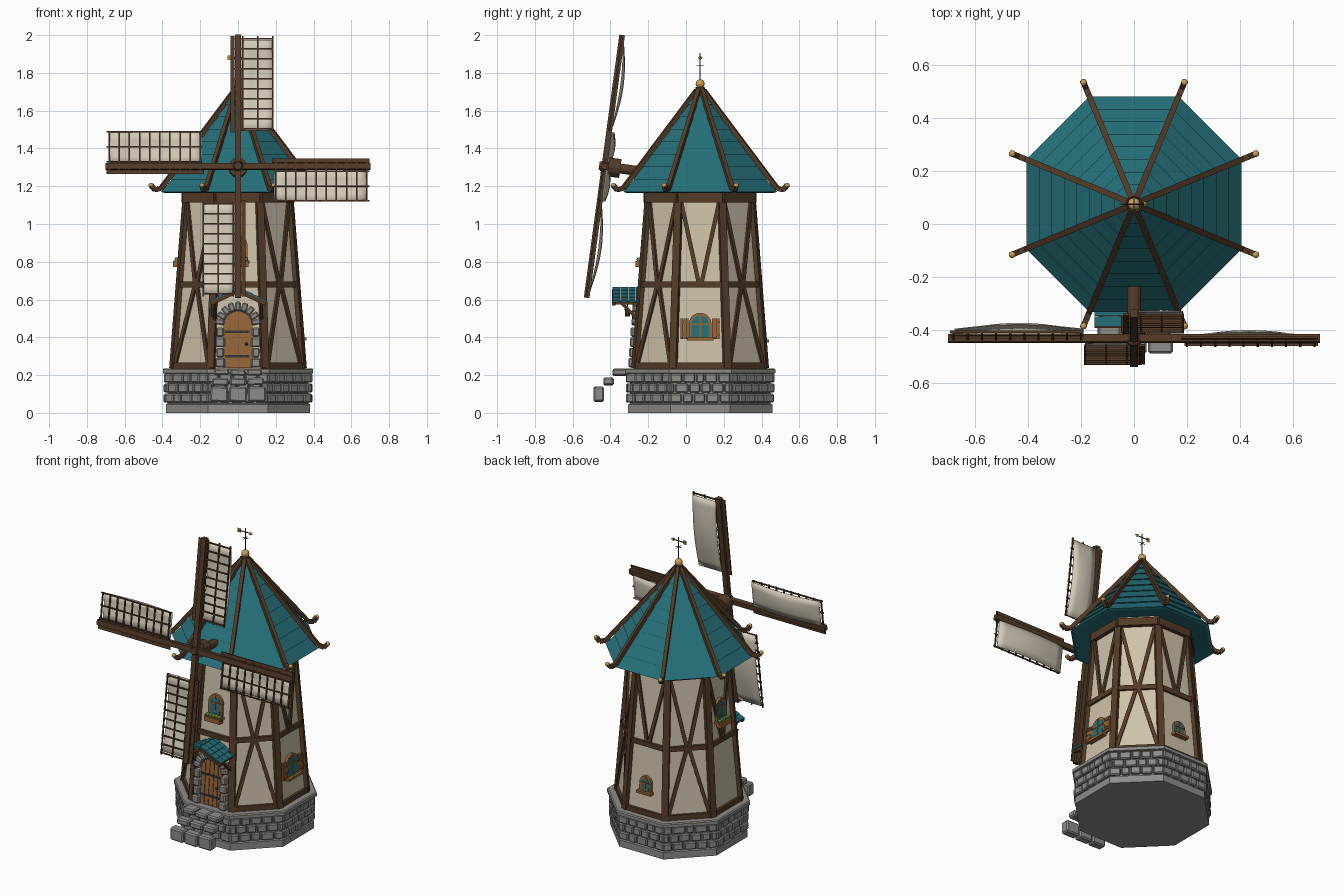
import bpy, bmesh, random
from math import sin, cos, pi, radians
from mathutils import Vector, Matrix

if "Cube" in bpy.data.objects:
    bpy.data.objects.remove(bpy.data.objects["Cube"])

random.seed(4)
CY = 0.075                      # tower axis offset in y
C8 = cos(pi / 8)
COL = dict(wood=(.09, .045, .02), plaster=(.62, .54, .40), teal=(.018, .16, .19), stone=(.27, .265, .25),
           gold=(.6, .36, .1), door=(.30, .13, .04), cloth=(.66, .6, .48), iron=(.04, .04, .04), leaf=(.1, .25, .04))
MATS = {}
for n, c in COL.items():
    MATS[n] = bpy.data.materials.new(n)
    MATS[n].diffuse_color = (*c, 1)


def finish(name, bm, mat, bevel=0, smooth=False):
    bmesh.ops.recalc_face_normals(bm, faces=bm.faces)
    me = bpy.data.meshes.new(name)
    bm.to_mesh(me)
    bm.free()
    ob = bpy.data.objects.new(name, me)
    bpy.context.collection.objects.link(ob)
    me.materials.append(MATS[mat])
    if smooth:
        for p in me.polygons:
            p.use_smooth = True
    if bevel:
        ob.modifiers.new("Bevel", 'BEVEL').width = bevel
    return ob


def beam(bm, a, b, w, d, n):
    """Box from a to b, width w across, depth d along n."""
    a, b = Vector(a), Vector(b)
    x = (b - a).normalized()
    y = Vector(n).cross(x).normalized()
    z = x.cross(y)
    m = Matrix((x * (b - a).length, y * w, z * d)).transposed().to_4x4()
    bmesh.ops.create_cube(bm, size=1, matrix=Matrix.Translation((a + b) / 2) @ m)


def rod(bm, a, b, r, r2=None, seg=10):
    a, b = Vector(a), Vector(b)
    q = (b - a).to_track_quat('Z', 'Y').to_matrix().to_4x4()
    bmesh.ops.create_cone(bm, cap_ends=True, segments=seg, radius1=r, radius2=r if r2 is None else r2,
                          depth=(b - a).length, matrix=Matrix.Translation((a + b) / 2) @ q)


def ball(bm, p, r):
    bmesh.ops.create_uvsphere(bm, u_segments=12, v_segments=8, radius=r, matrix=Matrix.Translation(p))


def octagon_lathe(name, profile, mat):
    """Eight-sided solid from (apothem, z) points."""
    bm = bmesh.new()
    rings = [[bm.verts.new((r / C8 * cos(pi / 8 + k * pi / 4), CY + r / C8 * sin(pi / 8 + k * pi / 4), z))
              for k in range(8)] for r, z in profile]
    for lo, hi in zip(rings, rings[1:]):
        for k in range(8):
            bm.faces.new((lo[k], lo[k - 7], hi[k - 7], hi[k]))
    bm.faces.new(rings[0])
    bm.faces.new(rings[-1])
    return finish(name, bm, mat)


def apo(z):
    return 0.343 - (z - 0.235) * 0.078


def face_dirs(k):               # k=0 front, 2 right, 4 back, 6 left
    a = radians(45 * k - 90)
    return Vector((cos(a), sin(a), 0)), Vector((-sin(a), cos(a), 0))


def P(k, s, z, o=0, r=None):
    n, t = face_dirs(k)
    return Vector((0, CY, z)) + n * ((apo(z) if r is None else r) + o) + t * s


def prism(bm, k, pts, o0, o1):
    A, B = ([bm.verts.new(P(k, s, z, o)) for s, z in pts] for o in (o0, o1))
    bm.faces.new(A)
    bm.faces.new(B)
    for i in range(len(pts)):
        bm.faces.new((A[i - 1], A[i], B[i], B[i - 1]))


def arch(hw, z0, z1):
    return [(-hw, z0), (hw, z0)] + [(hw * cos(pi * i / 10), z1 + hw * sin(pi * i / 10)) for i in range(11)]


# Stone base: core, capping slab, brick courses
octagon_lathe("base_core", [(.382, 0), (.382, .045), (.372, .05), (.372, .215)], 'stone')
octagon_lathe("base_cap", [(.375, .208), (.398, .21), (.398, .23), (.392, .236), (.3, .236)], 'stone')
bm = bmesh.new()
for k in range(8):
    n, t = face_dirs(k)
    for row in range(3):
        z = .078 + row * .053
        edge = [-.162] + [-.162 + .324 * (i + (.5 if row % 2 else 0) + random.uniform(-.15, .15)) / 5
                          for i in range(0 if row % 2 else 1, 5)] + [.162]
        for a, b in zip(edge, edge[1:]):
            o = random.uniform(.003, .01)
            beam(bm, P(k, a + .003, z, o, .372), P(k, b - .003, z, o, .372), .047, .024, n)
finish("base_bricks", bm, 'stone', .006)

# Entrance steps, three blocks each
bm = bmesh.new()
for y, yd, z, h, hw in ((-.462, .055, .10, .08, .15), (-.41, .055, .165, .04, .14), (-.352, .075, .216, .034, .13)):
    for i in range(3):
        x = (i - 1) * hw * 2 / 3
        beam(bm, (x - hw / 3 + .003, y, z), (x + hw / 3 - .003, y, z + random.uniform(-.004, .004)), yd, h, (0, 0, 1))
finish("entrance_steps", bm, 'stone', .008)

# Plaster tower
octagon_lathe("tower_wall", [(apo(z), z) for z in (.23, .68, 1.19)], 'plaster')

# Timber frame: corner posts, rings, braces
bm = bmesh.new()
for k in range(8):
    n, t = face_dirs(k)
    a = radians(45 * k - 67.5)
    d = Vector((cos(a), sin(a), 0))
    beam(bm, Vector((0, CY, .236)) + d * (apo(.236) / C8), Vector((0, CY, 1.15)) + d * (apo(1.15) / C8), .04, .03, d)
    for z, h, o, dep in ((.252, .032, .004, .022), (.68, .03, .004, .022), (1.14, .05, .012, .03)):
        if k == 0 and z < .3:
            continue
        hw = (apo(z) + o) * .414
        beam(bm, P(k, -hw, z, o), P(k, hw, z, o), h, dep, n)
    for s in (-1, 1):
        if k != 0:
            beam(bm, P(k, s * .1, 1.115, .003), P(k, s * .008, .69, .003), .022, .018, n)
        if k % 2:
            beam(bm, P(k, s * .008, .67, .003), P(k, s * .122, .265, .003), .022, .018, n)
finish("timber_frame", bm, 'wood')

# Stepped shingle roof
prof = [(.2, 1.20), (.39, 1.165)]
for i in range(8):
    for j, o in ((i, .007), (i + 1, -.003)):
        prof.append((.40 - .38 * j / 8 + o, 1.17 + .53 * j / 8))
octagon_lathe("roof_shingles", prof, 'teal')

# Roof ribs with upturned gold tips
bm, tips = bmesh.new(), bmesh.new()
for k in range(8):
    a = radians(45 * k + 22.5)
    d = Vector((cos(a), sin(a), 0))
    side = Vector((-sin(a), cos(a), 0))
    path = [Vector((0, CY, z)) + d * r for r, z in ((.02, 1.708), (.44, 1.19), (.475, 1.18), (.498, 1.205))]
    for p, q in zip(path, path[1:]):
        beam(bm, p, q, .022, .024, side.cross(q - p))
    ball(tips, path[-1], .013)
finish("roof_ribs", bm, 'wood')
finish("rib_tips", tips, 'gold', smooth=True)

# Finial and weather vane
bm = bmesh.new()
rod(bm, (0, CY, 1.675), (0, CY, 1.725), .032, .024, 8)
finish("finial_base", bm, 'wood')
bm = bmesh.new()
ball(bm, (0, CY, 1.742), .024)
finish("finial_ball", bm, 'gold', smooth=True)
bm = bmesh.new()
rod(bm, (0, CY, 1.75), (0, CY, 1.905), .003)
rod(bm, (-.05, CY, 1.88), (.05, CY, 1.88), .003)
rod(bm, (-.02, CY, 1.84), (.02, CY, 1.84), .002)
rod(bm, (0, CY - .02, 1.84), (0, CY + .02, 1.84), .002)
finish("weather_vane", bm, 'iron')
bm = bmesh.new()
beam(bm, (-.056, CY, 1.88), (-.034, CY, 1.88), .004, .024, (0, 0, 1))
rod(bm, (.035, CY, 1.88), (.058, CY, 1.88), .012, 0, 4)
finish("vane_arrow", bm, 'gold')

# Windmill rotor frame: tilted axle
TH = radians(7.7)
H, U, V, N = Vector((0, -.432, 1.305)), Vector((1, 0, 0)), Vector((0, sin(TH), cos(TH))), Vector((0, -cos(TH), sin(TH)))
ARMS = [(V, U), (U, -V), (-V, -U), (-U, V)]
bm = bmesh.new()
rod(bm, H - N * .25, H + N * .02, .026, seg=12)
rod(bm, H - N * .085, H - N * .02, .05, seg=12)
rod(bm, H + N * .01, H + N * .028, .03, .02, seg=12)
finish("axle_and_hub", bm, 'wood')
stock, lattice, cloth = bmesh.new(), bmesh.new(), bmesh.new()
for A, S in ARMS:
    def Q(a, s, o=0):
        return H + A * a + S * s + N * o
    beam(stock, Q(0, 0), Q(.702, 0), .032, .03, N)
    beam(stock, Q(.18, -.03, .002), Q(.695, -.03, .002), .022, .008, N)
    for s in (.026, .105, .184):
        beam(lattice, Q(.19, s), Q(.695, s), .007, .008, N)
    for i in range(10):
        a = .2 + i * .0535
        beam(lattice, Q(a, -.03, .004), Q(a, .188, .004), .008, .008, N)
    g = [[cloth.verts.new(Q(.192 + .485 * i / 10, .018 + .166 * j / 4,
                            -.008 - .032 * sin(pi * i / 10) * (.55 + .45 * sin(pi * j / 4))))
          for j in range(5)] for i in range(11)]
    for i in range(10):
        for j in range(4):
            cloth.faces.new((g[i][j], g[i + 1][j], g[i + 1][j + 1], g[i][j + 1]))
finish("sail_stocks", stock, 'wood')
finish("sail_lattice", lattice, 'wood')
finish("sail_cloth", cloth, 'cloth', smooth=True).modifiers.new("Solidify", 'SOLIDIFY').thickness = .004


# Windows: arched frame, pane, bars, sill, optional shutters or flower box
def window(name, k, z0, hw, z1, shutters=False, flowers=False):
    n, t = face_dirs(k)
    fr, gl = bmesh.new(), bmesh.new()
    prism(fr, k, arch(hw, z0, z1), -.005, .016)
    prism(gl, k, arch(hw - .014, z0 + .012, z1), 0, .018)
    beam(fr, P(k, 0, z0, .018), P(k, 0, z1 + hw - .01, .018), .007, .008, n)
    beam(fr, P(k, -hw + .01, z1, .018), P(k, hw - .01, z1, .018), .007, .008, n)
    beam(fr, P(k, -hw - .01, z0, .015), P(k, hw + .01, z0, .015), .016, .036, n)
    if shutters:
        for s in (-1, 1):
            for j in range(3):
                x = s * (hw + .009 + j * .014)
                beam(fr, P(k, x, z0 + .005, .01), P(k, x, z1 + .03, .01), .013, .012, n)
            for z in (z0 + .025, z1 + .01):
                beam(fr, P(k, s * (hw + .002), z, .018), P(k, s * (hw + .044), z, .018), .01, .008, n)
    if flowers:
        beam(fr, P(k, -hw - .005, z0 - .012, .026), P(k, hw + .005, z0 - .012, .026), .03, .034, n)
        lf = bmesh.new()
        for i in range(5):
            ball(lf, P(k, (i - 2) * hw * .42, z0 + .012, .027), .012)
        finish(name + "_flowers", lf, 'leaf')
    finish(name + "_frame", fr, 'door')
    finish(name + "_pane", gl, 'teal')


window("right_window", 2, .39, .06, .47, shutters=True)
window("front_window", 0, .80, .05, .89, flowers=True)
window("left_window", 6, .80, .05, .89, flowers=True)
window("back_window", 4, .38, .042, .44)

# Door planks, iron straps, stone surround
n0, t0 = face_dirs(0)
bm = bmesh.new()
prism(bm, 0, arch(.078, .237, .462), -.005, .010)
for i in range(5):
    x = (i - 2) * .03
    beam(bm, P(0, x, .24, .012), P(0, x, .462 + (.07**2 - x * x)**.5, .012), .027, .01, n0)
finish("door", bm, 'door')
bm = bmesh.new()
for z in (.3, .43):
    beam(bm, P(0, -.07, z, .018), P(0, .06, z, .018), .012, .006, n0)
ball(bm, P(0, .045, .365, .024), .009)
finish("door_ironwork", bm, 'iron')
bm = bmesh.new()
for s in (-1, 1):
    for j in range(4):
        z = .265 + j * .054
        w = .02 if j % 2 else .025
        beam(bm, P(0, s * .095 - w, z, .015), P(0, s * .095 + w, z, .015), .05, .05, n0)
for i in range(9):
    a = pi * (i + .5) / 9
    c = [P(0, r * cos(a), .465 + r * sin(a), .015) for r in (.074, .122)]
    beam(bm, c[0], c[1], .032, .05, n0)
finish("door_stones", bm, 'stone', .007)

# Porch: gabled shingle roof on timber brackets
sh, wd = bmesh.new(), bmesh.new()
yb, yf = -.225, -.39
for s in (-1, 1):
    for i in range(4):
        x0, x1 = s * .036 * i, s * .036 * (i + 1.1)
        z0, z1 = .66 - .018 * i, .66 - .018 * (i + 1.1) + .005
        for j in range(4):
            ya, yc = yb + (yf - yb) * j / 4, yb + (yf - yb) * (j + .95) / 4
            beam(sh, (x0, (ya + yc) / 2, z0), (x1, (ya + yc) / 2, z1), abs(yc - ya), .012, (0, 0, 1))
    beam(wd, (0, yf + .008, .645), (s * .145, yf + .008, .578), .02, .02, (0, 0, 1))
    beam(wd, (s * .125, yb, .583), (s * .125, yf + .01, .583), .018, .018, (0, 0, 1))
    beam(wd, (s * .125, -.25, .49), (s * .125, -.34, .58), .016, .016, (1, 0, 0))
    beam(wd, (s * .125, -.25, .47), (s * .125, -.25, .6), .018, .018, (1, 0, 0))
finish("porch_shingles", sh, 'teal')
finish("porch_timber", wd, 'wood')

# Hanging lantern beside the door
bm = bmesh.new()
rod(bm, (-.14, -.31, .51), (-.14, -.31, .545), .012, .014, 6)
rod(bm, (-.14, -.31, .545), (-.14, -.31, .56), .018, .003, 6)
rod(bm, (-.14, -.31, .555), (-.14, -.31, .585), .002, seg=6)
finish("lantern", bm, 'iron')

for m in bpy.data.materials:
    if m.users and not m.is_grease_pencil:
        m.use_nodes = True
        m.node_tree.nodes["Principled BSDF"].inputs["Base Color"].default_value = m.diffuse_color
